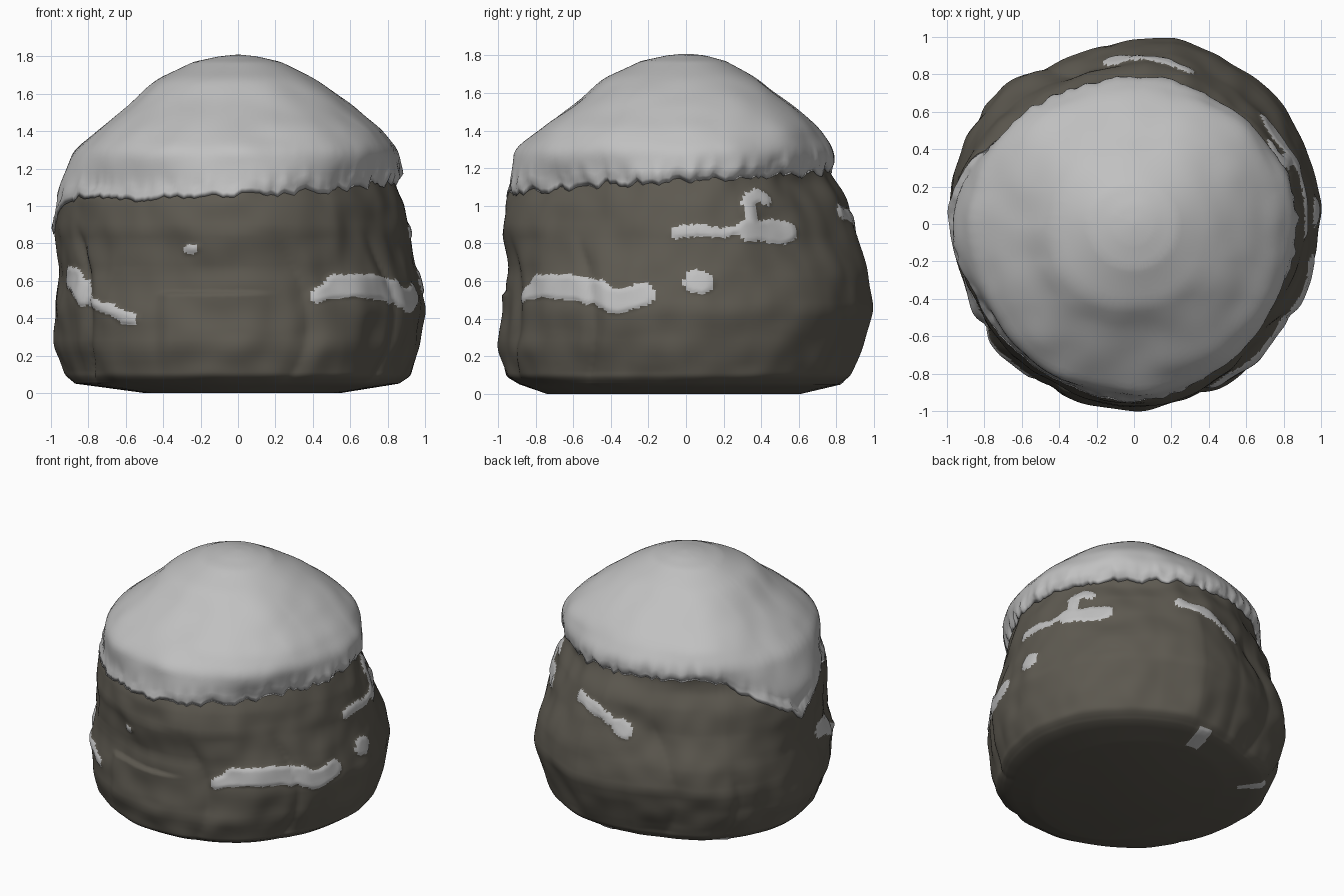
import bpy, bmesh, math
from mathutils import Vector, noise

if "Cube" in bpy.data.objects:
    bpy.data.objects.remove(bpy.data.objects["Cube"])


def material(name, rgb):
    m = bpy.data.materials.new(name)
    m.use_nodes = True
    m.diffuse_color = (*rgb, 1)
    bsdf = m.node_tree.nodes["Principled BSDF"]
    bsdf.inputs["Base Color"].default_value = (*rgb, 1)
    bsdf.inputs["Roughness"].default_value = 0.9
    return m


ROCK = material("rock grey brown", (0.113, 0.103, 0.083))
SNOW = material("snow white", (0.53, 0.53, 0.53))
TOP = 1.81

# Silhouette: height, then radius to the right (+x), back, left, front
PROFILE = [
    (0.00, .55, .60, .50, .74), (0.05, .86, .81, .87, .88),
    (0.09, .92, .86, .91, .94), (0.25, .97, .92, .97, .97),
    (0.45, 1.0, .99, .98, .95), (0.65, .96, .96, .95, .93),
    (0.87, .92, .89, .97, .98), (1.05, .87, .84, .96, .95),
    (1.20, .86, .79, .91, .92), (1.30, .85, .78, .87, .90),
    (1.42, .76, .70, .73, .76), (1.55, .60, .55, .57, .58),
    (1.68, .41, .37, .43, .43), (1.77, .23, .21, .24, .24),
    (1.80, .10, .10, .10, .10), (TOP, 0, 0, 0, 0)]

# Plan outline: angle in degrees, offset of the stone's side
OUTLINE = [(0, 0), (37, .02), (60, .02), (78, .03), (98, -.02), (118, -.01),
           (142, .04), (160, .02), (180, 0), (205, -.01), (225, .02),
           (250, 0), (305, .01), (322, -.01), (340, -.02), (360, 0)]

# Lower edge of the snow cap: angle in degrees, height
SNOW_EDGE = [(0, 1.13), (45, 1.16), (90, 1.19), (128, 1.21), (140, 1.18),
             (152, 1.09), (165, .98), (177, .85), (184, .93), (192, 1.0),
             (205, 1.04), (240, 1.03), (270, 1.06), (300, 1.08),
             (330, 1.11), (360, 1.13)]

# Vertical creases: angle, width in degrees, depth, top height
CREASES = [(113, 14, .03, 1.0), (138, 7, .02, .7), (207, 5, .03, .95),
           (322, 5, .02, .9), (285, 6, .015, .9)]

# Snow lying on ledges: half height, then a path of (angle, height)
PATCHES = [
    (.065, [(196, .62), (203, .61), (211, .53)]),
    (.03, [(211, .52), (225, .45), (232, .41)]),
    (.035, [(232, .40), (235, .40)]),
    (.04, [(296, .52), (303, .56)]),
    (.065, [(303, .57), (318, .57), (332, .54)]),
    (.065, [(332, .53), (339, .49), (346, .53)]),
    (.035, [(-3, .865), (3, .87)]),
    (.03, [(3, .87), (12, .86), (20, .88)]),
    (.06, [(20, .87), (30, .87), (37, .86)]),
    (.038, [(24, .90), (22, 1.02), (26, 1.06), (30, 1.03)]),
    (.06, [(3, .60), (5, .59)]),
    (.025, [(254, .77), (256, .77)]),
    (.035, [(71, .97), (82, .94), (90, .89)]),
    (.05, [(94, .86), (98, .83)]),
    (.04, [(83, .035), (87, .035)]),
    (.028, [(142, .05), (144, .05)])]


def lerp_table(table, x, col=1):
    for a, b in zip(table, table[1:]):
        if x <= b[0]:
            f = max(0, (x - a[0]) / (b[0] - a[0]))
            return a[col] + (b[col] - a[col]) * f
    return table[-1][col]


def step(a, b, x):
    t = min(1, max(0, (x - a) / (b - a)))
    return t * t * (3 - 2 * t)


def base_radius(deg, z):
    """Blend the four side silhouettes around the stone."""
    a = math.radians(deg)
    weights = [max(0, math.cos(a - i * math.pi / 2)) ** 2 for i in range(4)]
    h = .025 * step(0.1, .2, z) * step(TOP, 1.6, z)
    samples = [z - h, z, z + h]
    r = sum(w * lerp_table(PROFILE, s, i + 1) / 3
            for i, w in enumerate(weights) for s in samples)
    # Between the four sides the dome swells and the waist draws in
    corner = math.sin(2 * a) ** 2
    swell = .03 * step(1.25, 1.42, z) * step(1.78, 1.6, z)
    waist = .045 * step(.6, .85, z) * step(1.28, 1.1, z)
    return r + corner * (swell - waist)


def point(deg, r, z):
    a = math.radians(deg)
    return Vector((r * math.cos(a), r * math.sin(a), z))


def lumps(deg, z, scale, amount, r=1):
    return amount * noise.noise(point(deg, r, z) * scale)


def rock_radius(deg, z):
    r = base_radius(deg, z) - .035 * step(1.0, 1.2, z)
    relief = lumps(deg, z, 2.6, .015) + lumps(deg, z + 5, 6, .015)
    relief += lerp_table(OUTLINE, deg) * step(1.15, .8, z)
    for angle, width, depth, top in CREASES:
        lean = angle + 8 * math.sin(z * 4)
        d = abs((deg - lean + 180) % 360 - 180) / width
        relief -= depth * max(0, 1 - d) ** 1.5 * step(top, top - .25, z)
    # Slab that juts out low on the front, below a ledge
    slab = step(242, 248, deg) * step(284, 270, deg)
    relief += .025 * slab * step(.55, .52, z) * step(0, .3, z)
    return max(0, r + relief * step(0, .12, z))


def snow_depth(deg, z):
    """Positive inside a patch of snow, measured from its edge."""
    best = -1
    for half, path in PATCHES:
        for (a0, z0), (a1, z1) in zip(path, path[1:]):
            dx, dz = (a1 - a0) * .0165, z1 - z0
            px = ((deg - a0 + 180) % 360 - 180) * .0165
            pz = z - z0
            t = min(1, max(0, (px * dx + pz * dz) / (dx * dx + dz * dz)))
            best = max(best, half - math.hypot(px - t * dx, pz - t * dz))
    return best + lumps(deg, z, 13, .015)


def edge_height(deg):
    return lerp_table(SNOW_EDGE, deg) + lumps(deg, 0, 9, .03) + lumps(deg, 3, 24, .02)


def skin(name, rings, mats, end):
    """Join rings of points into a shell, closed at its bottom or top end."""
    bm = bmesh.new()
    rows = [[bm.verts.new(p) for p in ring] for ring in rings]
    n = len(rows[0])
    for low, high in zip(rows, rows[1:]):
        for i in range(n):
            j = (i + 1) % n
            bm.faces.new((low[i], low[j], high[j], high[i]))
    bm.faces.new(rows[0][::-1] if end == "bottom" else rows[-1])
    mesh = bpy.data.meshes.new(name)
    bm.to_mesh(mesh)
    bm.free()
    for m in mats:
        mesh.materials.append(m)
    obj = bpy.data.objects.new(name, mesh)
    bpy.context.collection.objects.link(obj)
    for p in mesh.polygons:
        p.use_smooth = True
    return obj


# Boulder up to just under the snow, with patches chosen by distance to their paths
SEG = 300
angles = [i * 360 / SEG for i in range(SEG)]
edges = [edge_height(d) for d in angles]
foot = [0, .012, .024, .037, .05, .06, .07, .085]
rings = []
for k in range(-len(foot), 96):
    ring = []
    for d, e in zip(angles, edges):
        z = foot[k] if k < 0 else .1 + (e - .06) * k / 95
        lift = .012 * step(-.01, .02, snow_depth(d, z))
        ring.append(point(d, rock_radius(d, z) + lift, z))
    rings.append(ring)
boulder = skin("boulder", rings, [ROCK, SNOW], "bottom")
for p in boulder.data.polygons:
    c = p.center
    if c.z > .01 and snow_depth(math.degrees(math.atan2(c.y, c.x)) % 360, c.z) > 0:
        p.material_index = 1

# Snow cap: a tucked-under lip, a soft swelling, then the dome
rings = [[point(d, rock_radius(d, e + .03) - .01, e + .03) for d, e in zip(angles, edges)]]
ROWS = 44
for k in range(ROWS):
    t = 1 - k / ROWS
    ring = []
    for d, e in zip(angles, edges):
        z = TOP - (TOP - e) * t ** 1.6
        r = base_radius(d, z)
        r += (lumps(d, z, 2.2, .015, r) + lumps(d, z, 5, .015, r)) * step(TOP, 1.6, z)
        r += lumps(d, 7, 14, .02) * step(e + .15, e + .03, z)
        lip = step(e - .01, e + .05, z)
        # The dome leaves the stone behind above the lip
        inner = rock_radius(d, min(z, e + .05)) + .004
        skirt = max(r, inner + .012) if z < e + .05 else r
        ring.append(point(d, inner + (skirt - inner) * lip, z))
    rings.append(ring)
skin("snow_cap", rings, [SNOW], "top")
